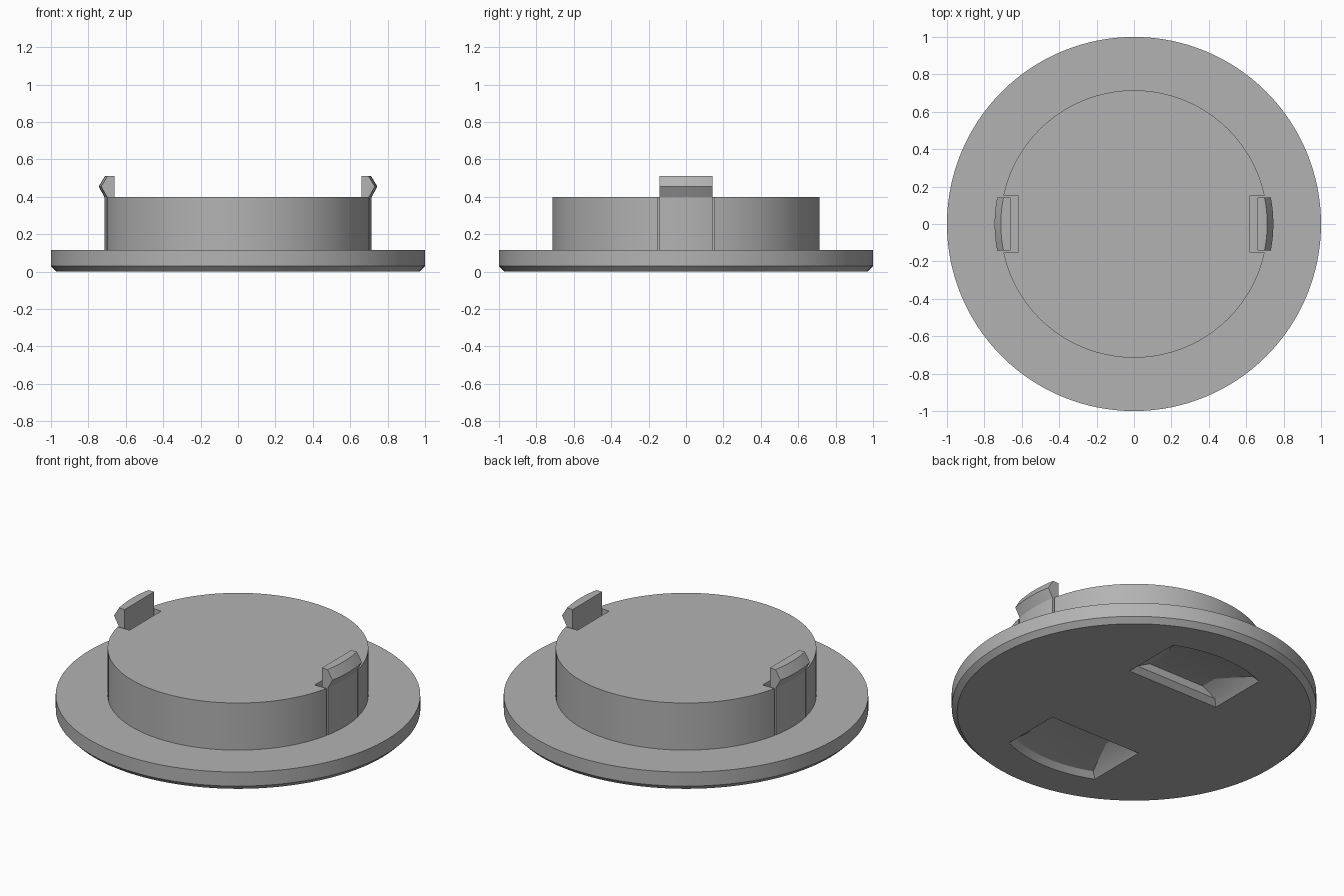
import bpy, bmesh, math

if "Cube" in bpy.data.objects:
    bpy.data.objects.remove(bpy.data.objects["Cube"])

grey = bpy.data.materials.new("plain grey")
grey.diffuse_color = (0.45, 0.45, 0.45, 1)
grey.use_nodes = True
grey.node_tree.nodes["Principled BSDF"].inputs["Base Color"].default_value = grey.diffuse_color


def add_object(name, bm):
    bmesh.ops.recalc_face_normals(bm, faces=bm.faces)
    mesh = bpy.data.meshes.new(name)
    bm.to_mesh(mesh)
    bm.free()
    mesh.materials.append(grey)
    obj = bpy.data.objects.new(name, mesh)
    bpy.context.collection.objects.link(obj)
    return obj


def loft(name, loops):
    """Closed solid through matching loops of points."""
    bm = bmesh.new()
    rings = [[bm.verts.new(p) for p in loop] for loop in loops]
    n = len(rings[0])
    for low, high in zip(rings, rings[1:]):
        for i in range(n):
            j = (i + 1) % n
            bm.faces.new((low[i], low[j], high[j], high[i]))
    bm.faces.new(rings[0])
    bm.faces.new(rings[-1])
    return add_object(name, bm)


def circle(r, z, n=128):
    return [(r * math.cos(math.tau * i / n), r * math.sin(math.tau * i / n), z)
            for i in range(n)]


def arc_section(half, inner, r, z, side, along_x, n=12):
    """Straight inner edge and a concentric outer arc, facing x or y."""
    end = math.asin(half / r)
    pts = [(inner, half), (inner, -half)]
    for i in range(n + 1):
        a = -end + 2 * end * i / n
        pts.append((r * math.cos(a), r * math.sin(a)))
    return [(side * u, v, z) if along_x else (v, side * u, z) for u, v in pts]


def shade(obj):
    bpy.ops.object.select_all(action='DESELECT')
    obj.select_set(True)
    bpy.context.view_layer.objects.active = obj
    bpy.ops.object.shade_smooth_by_angle(angle=math.radians(25))


# Chamfered flange with the raised plug
body = loft("cap_body", [circle(0.97, 0), circle(1, 0.03), circle(1, 0.115),
                         circle(0.715, 0.115), circle(0.715, 0.4)])

cutters = []
for side, label in ((-1, "left"), (1, "right")):
    # Notch behind each clip
    notch = [(side * x, y) for x, y in
             ((0.62, -0.152), (0.8, -0.152), (0.8, 0.152), (0.62, 0.152))]
    cutters.append(loft(label + "_notch_cutter",
                        [[(x, y, z) for x, y in notch] for z in (0.115, 0.6)]))
    # Finger pocket in the underside: chamfered rim, sloped ends and outer wall
    levels = ((0.308, 0.33, 0.765, -0.05), (0.308, 0.33, 0.765, 0),
              (0.278, 0.36, 0.735, 0.03), (0.19, 0.36, 0.50, 0.077))
    cutters.append(loft(label + "_pocket_cutter",
                        [arc_section(h, i, r, z, side, False) for h, i, r, z in levels]))
    # Snap clip with a hooked tip
    clip = loft(label + "_clip",
                [arc_section(0.141, 0.66, r, z, side, True) for r, z in
                 ((0.715, 0.10), (0.715, 0.4), (0.745, 0.455), (0.712, 0.51))])
    shade(clip)

for cutter in cutters:
    mod = body.modifiers.new(cutter.name, 'BOOLEAN')
    mod.operation = 'DIFFERENCE'
    mod.solver = 'EXACT'
    mod.object = cutter
    bpy.context.view_layer.objects.active = body
    bpy.ops.object.modifier_apply(modifier=mod.name)
for cutter in cutters:
    bpy.data.objects.remove(cutter)
shade(body)
